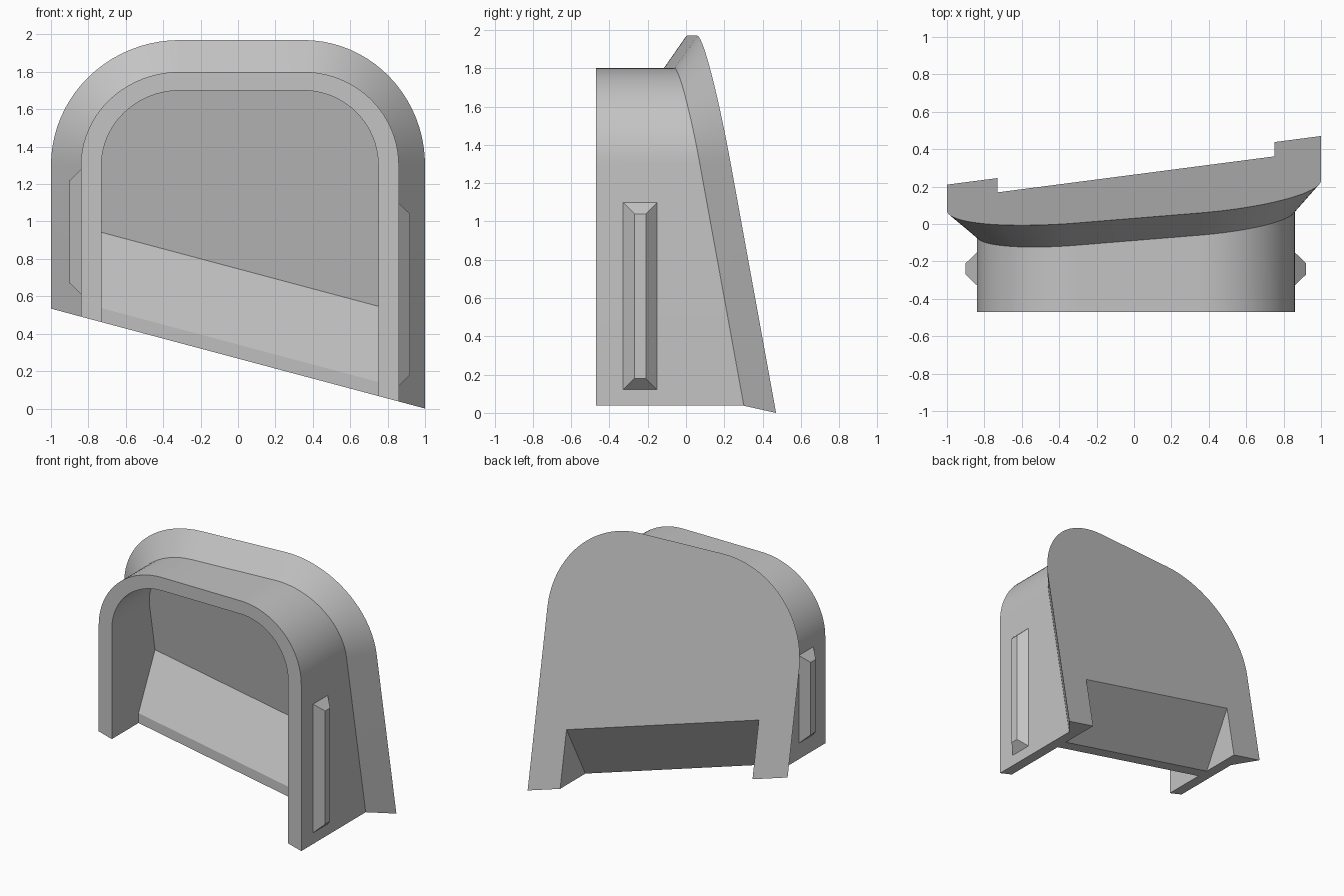
import bpy, bmesh, math

cube = bpy.data.objects.get("Cube")
if cube:
    bpy.data.objects.remove(cube, do_unlink=True)

grey = bpy.data.materials.new("light_grey")
grey.use_nodes = True
COL = (0.55, 0.55, 0.55, 1)
grey.diffuse_color = COL
grey.node_tree.nodes["Principled BSDF"].inputs["Base Color"].default_value = COL

SLOPE, SKEW, LEAN = 0.267, 0.13, -0.182   # foot slope, yaw of the back, lean of the back
FRONT = -0.47
SEG = 20


def foot_z(x):
    return SLOPE * (1 - x)


def back_y(x, z, offset=0.0):
    """Leaning, slightly turned back plane."""
    return 0.389 + SKEW * x + LEAN * (z + SLOPE * x) + offset


def arch(xl, xr, top):
    """Outline from left foot over the arch to right foot, as (x, z)."""
    cl, cr, cz = -0.31, 0.35, 1.30
    pts = [(xl, foot_z(xl))]
    for c, r, a0 in ((cl, cl - xl, math.pi), (cr, xr - cr, math.pi / 2)):
        for i in range(SEG + 1):
            a = a0 - math.pi / 2 * i / SEG
            pts.append((c + r * math.cos(a), cz + (top - cz) * math.sin(a)))
    return pts + [(xr, foot_z(xr))]


def finish(bm, name):
    bmesh.ops.recalc_face_normals(bm, faces=bm.faces[:])
    me = bpy.data.meshes.new(name)
    bm.to_mesh(me)
    bm.free()
    ob = bpy.data.objects.new(name, me)
    bpy.context.collection.objects.link(ob)
    me.materials.append(grey)
    bpy.ops.object.select_all(action='DESELECT')
    ob.select_set(True)
    bpy.context.view_layer.objects.active = ob
    bpy.ops.object.shade_smooth_by_angle(angle=math.radians(25))
    return ob


# Hood shell: flared back plate, arched band, open front
bm = bmesh.new()
flange_o, band_o, inner_o = arch(-1, 1, 1.97), arch(-0.84, 0.86, 1.80), arch(-0.73, 0.75, 1.70)


def ring(outline, y_of):
    return [bm.verts.new((x, y_of(x, z), z)) for x, z in outline]


def bridge(a, b):
    for i in range(len(a) - 1):
        bm.faces.new((a[i], a[i + 1], b[i + 1], b[i]))


flange = ring(flange_o, back_y)
band_back = ring(band_o, lambda x, z: back_y(x, z, -0.15))
band_front = ring(band_o, lambda x, z: FRONT)
lip = ring(inner_o, lambda x, z: FRONT)
inner = ring(inner_o[1:-1], lambda x, z: back_y(x, z, -0.11))
for a, b in ((flange, band_back), (band_back, band_front), (band_front, lip), (lip[1:-1], inner)):
    bridge(a, b)


# Slanted lower panel between the legs, as corner points at each side
def panel_side(x):
    z = foot_z(x)
    y = SKEW * x
    pts = [(y - 0.055, z), (y - 0.055, z + 0.075),
           (back_y(x, z + 0.48, -0.11), z + 0.48),
           (y + 0.037, z), (back_y(x, z + 0.42), z + 0.42), (back_y(x, z), z)]
    return [bm.verts.new((x, py, pz)) for py, pz in pts]


L, R = panel_side(-0.73), panel_side(0.75)
for i, j in ((0, 1), (1, 2), (0, 3), (3, 4)):     # strip, ramp, base, underside
    bm.faces.new((L[i], L[j], R[j], R[i]))
for P, e in ((L, 0), (R, -1)):
    edge = 1 if e == 0 else -2
    bm.faces.new((lip[e], P[0], P[1], P[2], inner[e], lip[edge]))    # inner leg wall
    bm.faces.new((P[3], P[4], P[5]))                                 # notch side
    bm.faces.new((flange[e], band_back[e], band_front[e], lip[e], P[0], P[3], P[5]))  # foot
bm.faces.new(inner + [R[2], L[2]])                                   # inner back wall
bm.faces.new(flange + [R[5], R[4], L[4], L[5]])                      # back plate
finish(bm, "hood_shell")


# Bevelled ribs on both sides of the band
def side_rib(name, x0, x1, z0, z1):
    bm = bmesh.new()
    loops = []
    for x, d in ((x0, 0.0), (x1, 0.06)):
        ya, yb, za, zb = -0.33 + d, -0.15 - d, z0 + d, z1 - d
        loops.append([bm.verts.new((x, y, z)) for y, z in
                      ((ya, za), (yb, za), (yb, zb), (ya, zb))])
    a, b = loops
    for i in range(4):
        j = (i + 1) % 4
        bm.faces.new((a[i], a[j], b[j], b[i]))
    bm.faces.new(b)
    bm.faces.new(a)
    finish(bm, name)


side_rib("left_rib", 0.858, 0.92, 0.12, 1.10)
side_rib("right_rib", -0.838, -0.90, 0.61, 1.28)
